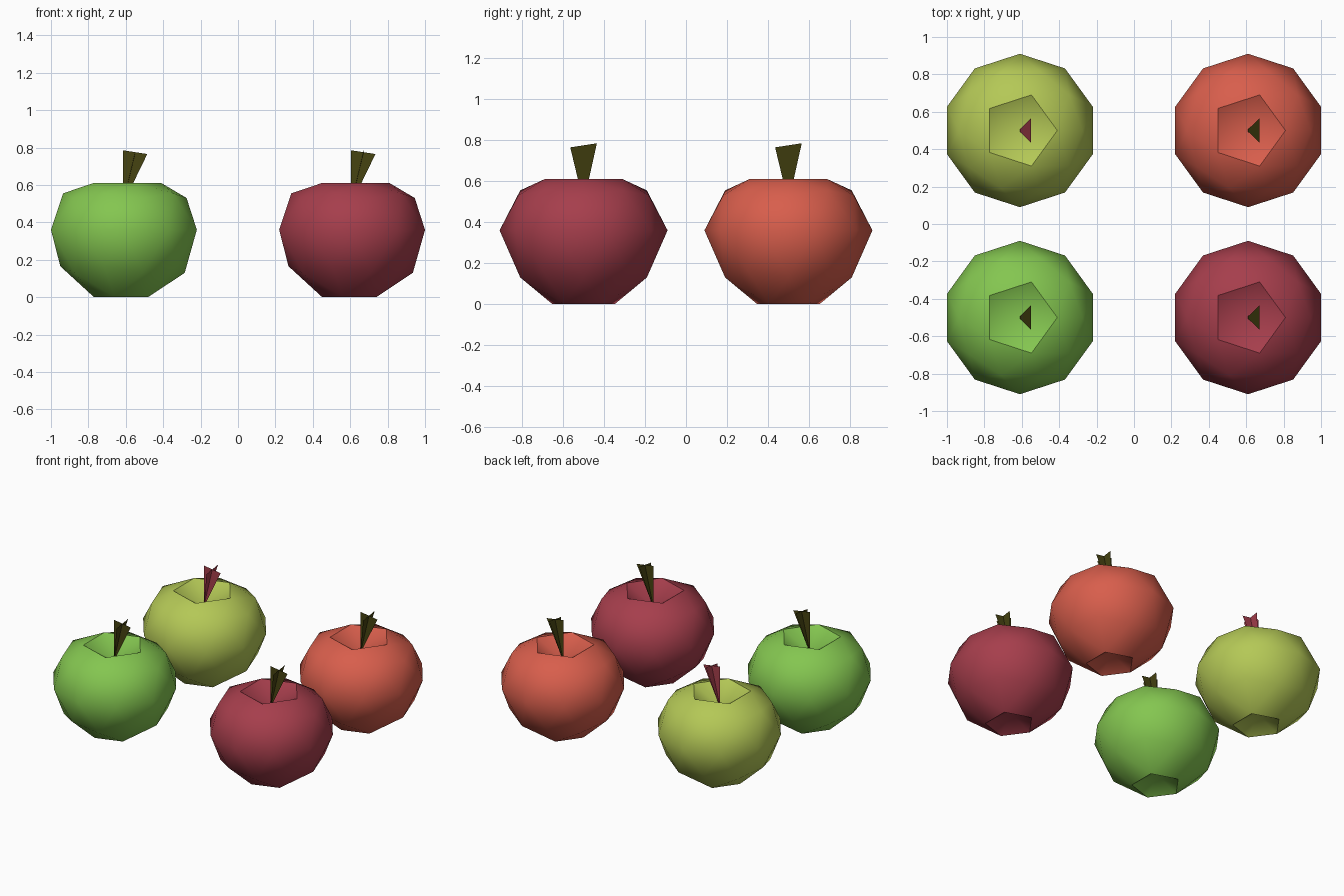
import bpy, bmesh

if "Cube" in bpy.data.objects:
    bpy.data.objects.remove(bpy.data.objects["Cube"])


def material(name, rgb):
    m = bpy.data.materials.new(name)
    lin = [((c / 255 + 0.055) / 1.055) ** 2.4 for c in rgb]
    m.diffuse_color = (*lin, 1)
    m.use_nodes = True
    m.node_tree.nodes["Principled BSDF"].inputs["Base Color"].default_value = m.diffuse_color
    return m


green = material("green", (132, 198, 80))
dark_red = material("dark_red", (166, 62, 76))
orange_red = material("orange_red", (216, 94, 76))
lime = material("lime", (180, 200, 86))
stem_brown = material("stem_brown", (70, 67, 17))

# icosphere ring height -> (apple ring radius, apple ring height)
RINGS = [(1.0, 0.0, 0.50), (0.851, 0.20, 0.61), (0.526, 0.325, 0.555),
         (0.447, 0.335, 0.53), (0.0, 0.41, 0.36), (-0.447, 0.34, 0.165),
         (-0.526, 0.325, 0.13), (-0.851, 0.16, 0.0), (-1.0, 0.0, 0.09)]


def apple(name, x, y, mat):
    """Low icosphere reshaped ring by ring, with dents at both poles."""
    bpy.ops.mesh.primitive_ico_sphere_add(subdivisions=2, radius=1)
    ob = bpy.context.object
    ob.name = name
    for v in ob.data.vertices:
        _, r, z = min(RINGS, key=lambda k: abs(k[0] - v.co.z))
        flat = v.co.xy.length
        s = r / flat if flat > 1e-4 else 0
        v.co = (v.co.x * s, v.co.y * s, z)
    ob.location = (x, y, 0)
    ob.data.materials.append(mat)
    bpy.ops.object.shade_smooth_by_angle(angle=0.9)


def stem(name, x, y, mat):
    """Two crossed flat blades, narrow at the dent and leaning to +x."""
    bm = bmesh.new()
    blades = [
        [(-0.006, 0, 0.52), (0.006, 0, 0.52), (0.125, 0, 0.765), (-0.005, 0, 0.785)],
        [(0, -0.006, 0.52), (0, 0.006, 0.52), (0.06, 0.065, 0.785), (0.06, -0.065, 0.765)],
    ]
    for pts in blades:
        bm.faces.new([bm.verts.new(p) for p in pts])
    me = bpy.data.meshes.new(name)
    bm.to_mesh(me)
    bm.free()
    me.materials.append(mat)
    ob = bpy.data.objects.new(name, me)
    ob.location = (x, y, 0)
    bpy.context.collection.objects.link(ob)


# four apples in a two by two layout
for label, x, y, skin, stalk in [
        ("green", -0.61, -0.5, green, stem_brown),
        ("dark_red", 0.61, -0.5, dark_red, stem_brown),
        ("orange_red", 0.61, 0.5, orange_red, stem_brown),
        ("lime", -0.61, 0.5, lime, dark_red)]:
    apple(label + "_apple", x, y, skin)
    stem(label + "_apple_stem", x, y, stalk)
